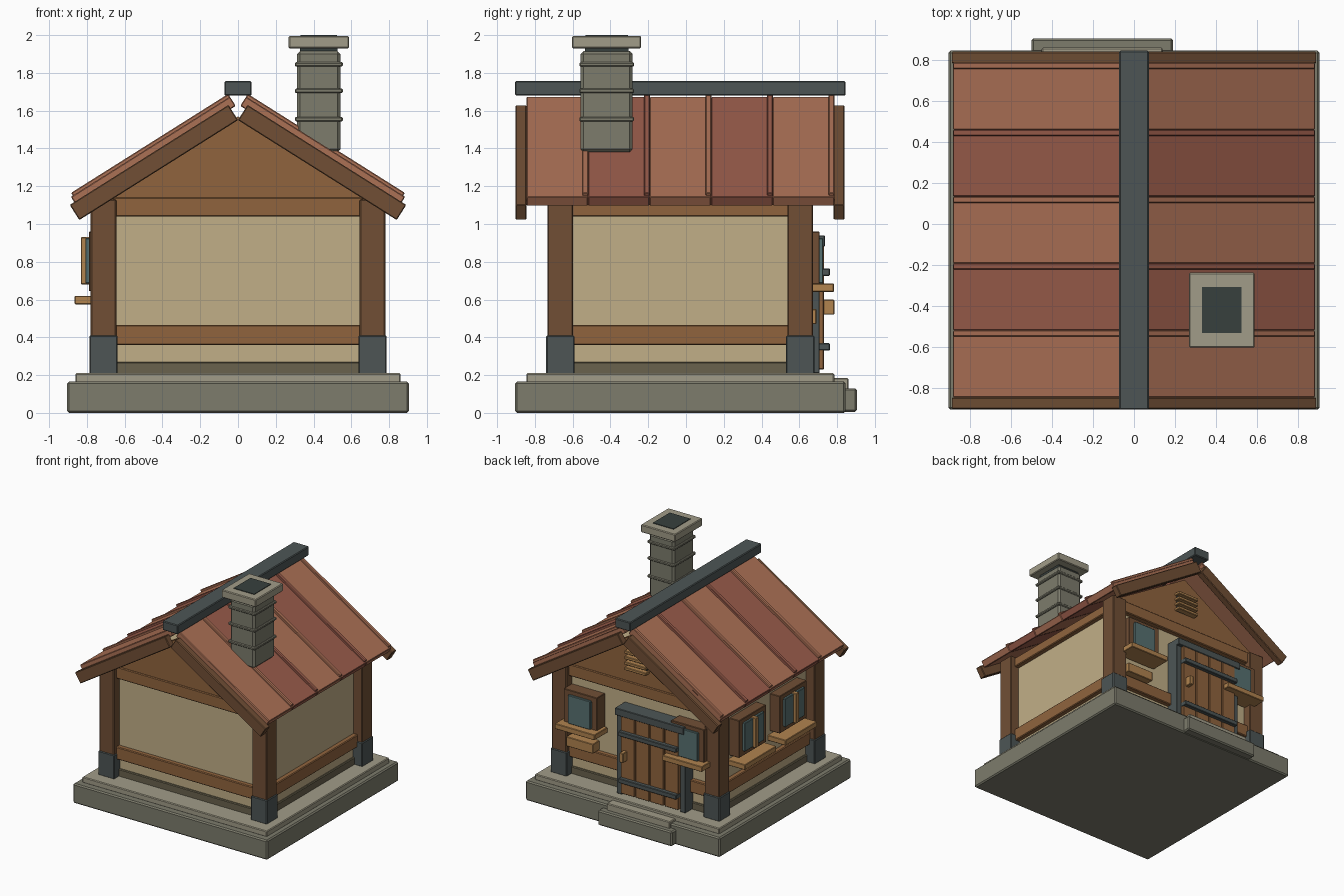
import bpy, math

if "Cube" in bpy.data.objects:
    bpy.data.objects.remove(bpy.data.objects["Cube"])

def mat(name, r, g, b):
    m = bpy.data.materials.new(name)
    m.diffuse_color = [(c / 255) ** 2.2 for c in (r, g, b)] + [1]
    m.use_nodes = True
    m.node_tree.nodes["Principled BSDF"].inputs["Base Color"].default_value = m.diffuse_color
    return m

STONE = mat("stone", 124, 123, 108)
PALE = mat("pale_stone", 160, 155, 135)
FOOT = mat("footing_stone", 105, 98, 78)
IRON = mat("iron", 78, 86, 86)
DARK = mat("soot", 58, 66, 64)
POST = mat("dark_wood", 112, 80, 56)
BEAM = mat("wood", 143, 100, 64)
LIGHT = mat("light_wood", 175, 130, 80)
WALL = mat("plaster", 192, 173, 134)
GLASS = mat("glass", 88, 112, 112)
TILES = [mat("roof_clay", 170, 112, 86), mat("roof_red", 152, 92, 76)]
CY = -0.03  # house centre in y

def prism(name, pts, y0, y1, m, bevel=0.006):
    """Extrude an x-z profile from y0 to y1."""
    n = len(pts)
    if sum(pts[i][0] * pts[(i + 1) % n][1] - pts[(i + 1) % n][0] * pts[i][1] for i in range(n)) < 0:
        pts = pts[::-1]
    verts = [(x, y, z) for y in (y0, y1) for x, z in pts]
    faces = [list(range(n)), list(range(2 * n - 1, n - 1, -1))]
    faces += [[i, i + n, (i + 1) % n + n, (i + 1) % n] for i in range(n)]
    me = bpy.data.meshes.new(name)
    me.from_pydata(verts, [], faces)
    me.materials.append(m)
    ob = bpy.data.objects.new(name, me)
    bpy.context.collection.objects.link(ob)
    if bevel:
        b = ob.modifiers.new("edge", 'BEVEL')
        b.width, b.segments = bevel, 1
    return ob

def box(name, x0, x1, y0, y1, z0, z1, m, bevel=0.006):
    return prism(name, [(x0, z0), (x1, z0), (x1, z1), (x0, z1)], y0, y1, m, bevel)

# Stone base and back step
box("base_slab", -.905, .905, -.905, .845, 0, .165, STONE, .01)
box("base_top", -.86, .86, -.845, .785, .16, .21, PALE)
box("step_lower", -.5, .19, .76, .905, .005, .13, STONE, .01)
box("step_upper", -.45, .14, .74, .86, .12, .185, PALE)

# Walls and footing
box("walls", -.70, .70, CY - .63, CY + .63, .2, 1.12, WALL, 0)
box("footing", -.715, .715, CY - .645, CY + .645, .2, .27, FOOT)

# Corner posts with iron shoes
for sx in (-1, 1):
    for sy in (-1, 1):
        x, y = sx * .712, CY + sy * .635
        box("corner_post", x - .068, x + .068, y - .068, y + .068, .2, 1.13, POST)
        box("post_shoe", x - .075, x + .075, y - .075, y + .075, .205, .41, IRON)

# Horizontal beams on all four sides
for z0, z1 in ((.36, .465), (1.04, 1.14)):
    for s in (-1, 1):
        y, x = CY + s * .635, s * .705
        box("end_beam", -.66, .66, y - .035, y + .035, z0, z1, BEAM)
        box("side_beam", x - .035, x + .035, CY - .58, CY + .58, z0, min(z1, 1.12), BEAM)

# Gables
for s in (-1, 1):
    y = CY + s * .63
    prism("gable", [(-.72, 1.13), (.72, 1.13), (0, 1.57)], y - .03, y + .03, BEAM, 0)

# Roof: s runs down the slope, n is away from it
TH = math.radians(32.2)
def slope_box(name, side, s0, s1, n0, n1, y0, y1, m, bevel=.005):
    c, k = math.cos(TH), math.sin(TH)
    pts = [(side * (s * c + n * k), 1.55 - s * k + n * c)
           for s, n in ((s0, n0), (s1, n0), (s1, n1), (s0, n1))]
    return prism(name, pts, y0, y1, m, bevel)

for side in (-1, 1):
    for y0 in (-.903, .782):
        slope_box("bargeboard", side, 0, .993, 0, .095, y0, y0 + .058, POST)
    for i in range(5):
        y = -.845 + i * .326
        slope_box("roof_panel", side, -.03, .965, .07, .128, y, y + .326, TILES[i % 2])
        slope_box("roof_batten", side, -.03, .953, .12, .145, y + .296, y + .328, TILES[i % 2])
box("ridge_cap", -.072, .072, -.905, .845, 1.68, 1.757, IRON)

# Chimney
def square(name, hx, hy, z0, z1, m, bevel=.006):
    box(name, .428 - hx, .428 + hx, -.42 - hy, -.42 + hy, z0, z1, m, bevel)

square("chimney_stack", .115, .138, 1.38, 1.915, STONE, .016)
for z in (1.555, 1.705, 1.845):
    square("chimney_band", .127, .145, z - .012, z + .012, STONE)
square("chimney_neck", .1, .115, 1.9, 1.94, DARK, 0)
square("chimney_cap", .16, .183, 1.93, 1.995, PALE)
square("chimney_flue", .096, .112, 1.95, 2.0, DARK, 0)

# Boxes placed on a wall: a runs along the wall, d is the outward coordinate
def wall_box(face, name, a, w, d0, d1, z0, z1, m):
    if face == "back":
        return box(name, a - w / 2, a + w / 2, d0, d1, z0, z1, m, .004)
    return box(name, -d1, -d0, a - w / 2, a + w / 2, z0, z1, m, .004)

def window(face, a, w, d, zsill):
    """Frame bars around a pane, with a sill below; d is the frame's front."""
    z0, z1, f = .645, .96, .05
    for s in (-1, 1):
        wall_box(face, "window_jamb", a + s * (w - f) / 2, f, d - .11, d, z0, z1, POST)
    wall_box(face, "window_head", a, w - f, d - .11, d, z1 - f, z1, POST)
    wall_box(face, "window_foot", a, w - f, d - .11, d, z0, z0 + f, POST)
    wall_box(face, "window_glass", a, w - .1, d - .09, d + .018, .685, .925, GLASS)
    wall_box(face, "window_sill", a, w + .06, d - .1, d + .075, zsill, zsill + .045, LIGHT)

# Two windows at the back, two with centre bars on the left
for a in (-.51, .49):
    window("back", a, .31, .708, .64)
for a in (CY - .27, CY + .27):
    window("left", a, .36, .79, .575)
    wall_box("left", "window_bar", a, .04, .75, .832, .68, .93, LIGHT)
wall_box("back", "wall_board", .51, .25, .6, .69, .47, .55, LIGHT)

# Back door: four planks, iron frame, straps and handle
for i in range(4):
    wall_box("back", "door_plank", -.375 + i * .136, .128, .63, .73, .23, .89, BEAM)
wall_box("back", "door_backing", -.17, .54, .62, .705, .23, .89, POST)
for a in (-.465, .125):
    wall_box("back", "door_jamb", a, .05, .6, .708, .21, .93, IRON)
wall_box("back", "door_lintel", -.17, .64, .6, .735, .88, .94, IRON)
for z in (.35, .745):
    wall_box("back", "door_strap", -.17, .54, .7, .762, z - .019, z + .019, IRON)
wall_box("back", "door_handle", .055, .035, .72, .785, .52, .6, LIGHT)

# Gable vent at the back
wall_box("back", "vent_back", 0, .17, .6, .64, 1.25, 1.42, DARK)
for i in range(4):
    wall_box("back", "vent_slat", 0, .2, .6, .68, 1.25 + i * .046, 1.275 + i * .046, LIGHT)
